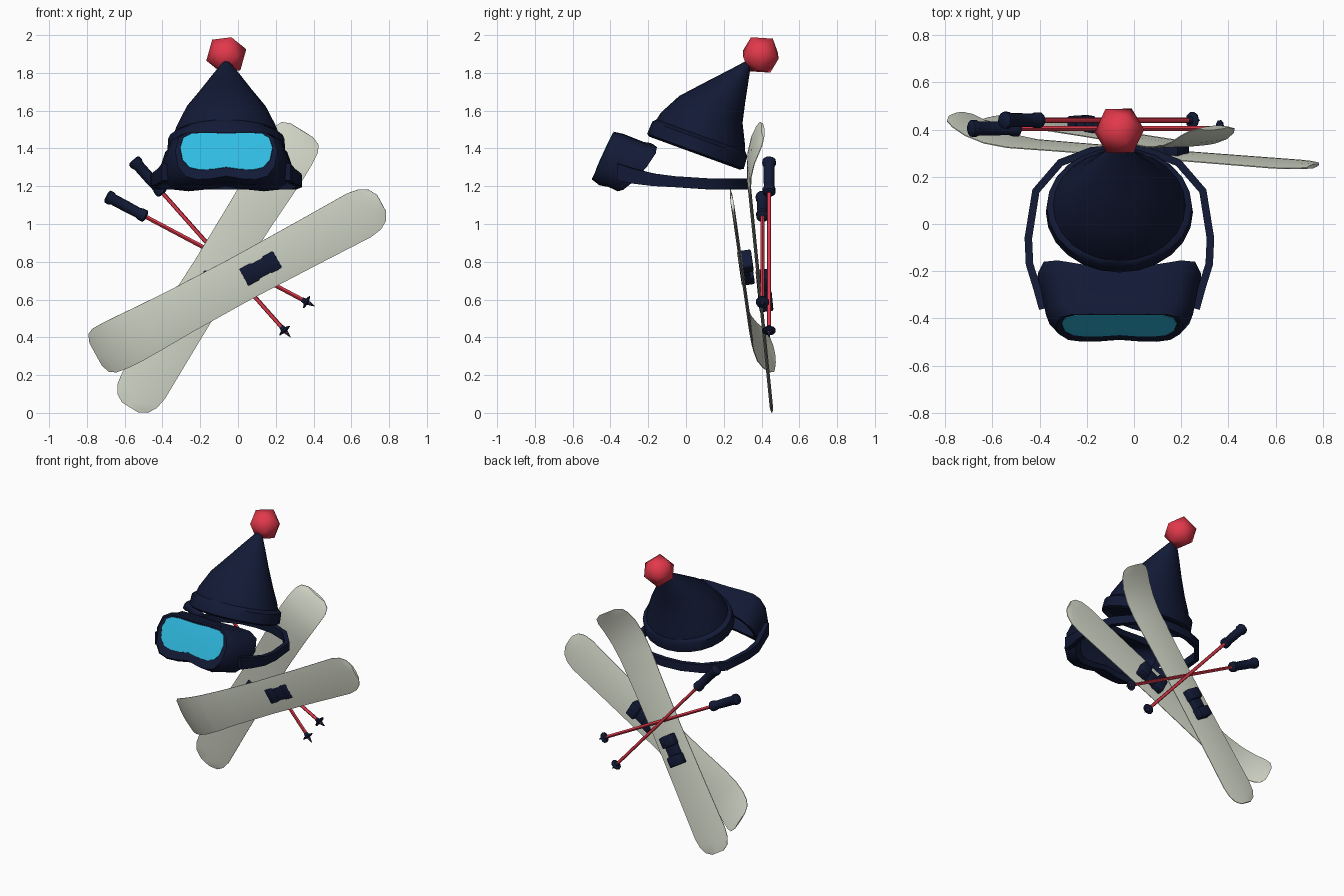
import bpy, bmesh, math
from mathutils import Vector, Matrix

if "Cube" in bpy.data.objects:
    bpy.data.objects.remove(bpy.data.objects["Cube"])

CX = -0.062  # shared centre line of hat and goggles


def material(name, rgb):
    m = bpy.data.materials.new(name)
    m.diffuse_color = (*rgb, 1)
    m.use_nodes = True
    m.node_tree.nodes["Principled BSDF"].inputs["Base Color"].default_value = m.diffuse_color
    return m


NAVY = material("navy", (0.006, 0.010, 0.036))
RED = material("red", (0.76, 0.04, 0.07))
CYAN = material("cyan", (0.03, 0.50, 0.76))
IVORY = material("ivory", (0.70, 0.73, 0.62))


def finish(name, bm, mat):
    bmesh.ops.recalc_face_normals(bm, faces=bm.faces)
    me = bpy.data.meshes.new(name)
    bm.to_mesh(me)
    bm.free()
    me.materials.append(mat)
    ob = bpy.data.objects.new(name, me)
    bpy.context.collection.objects.link(ob)
    return ob


def loft(name, rings, mat):
    """Skin a list of equally sized point rings and cap both ends."""
    bm = bmesh.new()
    rows = [[bm.verts.new(p) for p in r] for r in rings]
    n = len(rows[0])
    for a, b in zip(rows, rows[1:]):
        for i in range(n):
            j = (i + 1) % n
            bm.faces.new((a[i], a[j], b[j], b[i]))
    bm.faces.new(rows[0][::-1])
    bm.faces.new(rows[-1])
    return finish(name, bm, mat)


def revolve(name, start, end, profile, mat, n=10):
    """Turned part along a line; profile is (distance from start, radius)."""
    p, axis = Vector(start), (Vector(end) - Vector(start)).normalized()
    u = axis.orthogonal().normalized()
    v = axis.cross(u)
    ang = [2 * math.pi * i / n for i in range(n)]
    return loft(name, [[p + axis * d + (u * math.cos(t) + v * math.sin(t)) * r
                        for t in ang] for d, r in profile], mat)


# Hat: tilted rings of (y, z, half width, half depth, tilt)
def hat_ring(y, z, rx, ry, tilt, n=24):
    t = math.radians(tilt)
    ang = [2 * math.pi * i / n for i in range(n)]
    return [(CX + rx * math.cos(a), y + ry * math.sin(a) * math.cos(t),
             z - ry * math.sin(a) * math.sin(t)) for a in ang]


loft("hat_band", [hat_ring(*r) for r in (
    (0.06, 1.40, 0.27, 0.24, 20), (0.045, 1.375, 0.29, 0.255, 20),
    (0.05, 1.385, 0.312, 0.272, 20), (0.073, 1.45, 0.308, 0.268, 20),
    (0.08, 1.468, 0.28, 0.25, 20))], NAVY)
loft("hat_body", [hat_ring(*r) for r in (
    (0.07, 1.44, 0.29, 0.258, 20), (0.09, 1.505, 0.268, 0.238, 21),
    (0.132, 1.607, 0.215, 0.182, 23), (0.213, 1.70, 0.138, 0.115, 29),
    (0.28, 1.783, 0.075, 0.06, 34), (0.335, 1.86, 0.015, 0.012, 36))], NAVY)

# Bobble
bm = bmesh.new()
bmesh.ops.create_icosphere(bm, subdivisions=1, radius=0.11, matrix=Matrix.Translation(
    (-0.062, 0.395, 1.895)) @ Matrix.Rotation(0.5, 4, 'X') @ Matrix.Rotation(0.25, 4, 'Y')
    @ Matrix.Rotation(0.2, 4, 'Z'))
finish("hat_bobble", bm, RED)

# Goggles: one half outline with nose notch, mirrored, lofted in depth
half = [(0, .97), (.45, 1), (.76, .97), (.93, .75), (1, .2), (.95, -.45),
        (.8, -.87), (.58, -1), (.3, -.97), (0, -.86)]
outline = half + [(-u, v) for u, v in half[-2:0:-1]]


def goggle_ring(w, h, v0, d, slope=0.0, k=0.0):
    pts = []
    for u, v in outline:
        u, v = u * w, v * h + v0
        dd = d + slope * v + k * u * u
        pts.append((CX + u, -0.435 + 0.42 * v + 0.908 * dd,
                    1.375 + 0.908 * v - 0.42 * dd))
    return pts


loft("goggle_frame", [goggle_ring(*r) for r in (
    (.15, .06, .01, .008), (.243, .107, .01, .008), (.246, .108, .01, 0), (.27, .139, -.014, 0),
    (.312, .15, -.014, .05), (.335, .147, -.005, .12, .25, .4), (.347, .152, 0, .15, .25, .5),
    (.345, .152, 0, .17, .25, .5), (.30, .115, 0, .17, .25, .5),
    (.25, .10, 0, .05), (.12, .05, 0, .04))], NAVY)
loft("goggle_lens", [goggle_ring(*r) for r in (
    (.243, .106, .01, .012), (.244, .107, .01, -.002), (.12, .05, .01, -.004),
    (.04, .015, .01, -.004))], CYAN)

# Strap: flat band from one side of the goggles around the back
side = [(.325, -.36, 1.275), (.35, -.27, 1.252), (.381, -.17, 1.234), (.386, -.06, 1.224),
        (.354, .14, 1.211), (.250, .26, 1.211), (.12, .310, 1.211), (0, .320, 1.211)]
path = [Vector(p) for p in side + [(-x, y, z) for x, y, z in side[-2::-1]]]
rings = []
for i, p in enumerate(path):
    t = path[min(i + 1, len(path) - 1)] - path[max(i - 1, 0)]
    out = Vector((t.y, -t.x, 0)).normalized() * 0.016
    up = Vector((0, 0, 0.029 + 0.06 * max(0, -p.y - .1)))
    c = p + Vector((CX, 0, 0))
    rings.append([c + out - up, c + out + up, c - out + up, c - out - up])
loft("goggle_strap", rings, NAVY)

# Skis: (distance along, half width, lift of the curled tip)
SKI = [(-.855, .05, 0), (-.83, .095, 0), (-.785, .122, 0), (-.72, .133, 0), (-.4, .127, 0),
       (0, .122, 0), (.35, .127, 0), (.55, .134, 0), (.66, .138, .012), (.75, .138, .038),
       (.815, .133, .07), (.85, .115, .09), (.868, .07, .102)]
SECTION = [(1, -.002), (1, .002), (.7, .006), (0, .009), (-.7, .006), (-1, .002),
           (-1, -.002), (-.7, -.006), (0, -.009), (.7, -.006)]


def block(bm, x, sx, sy, z0, z1):
    """Chamfered block standing on the ski surface."""
    m = Matrix.Translation((x, 0, (z0 + z1) / 2)) @ Matrix.Diagonal((sx, sy, z1 - z0, 1))
    vs = bmesh.ops.create_cube(bm, size=1, matrix=m)["verts"]
    es = list({e for v in vs for e in v.link_edges})
    bmesh.ops.bevel(bm, geom=es, offset=0.009, segments=2, profile=0.5, affect='EDGES')


def ski(tag, cx, cz, dx, dz, y0, lean):
    nz = Vector((0, 1, lean)).normalized()
    ax = Vector((dx, -lean * dz, dz)).normalized()
    ay = nz.cross(ax)
    mat = Matrix((ax, ay, nz)).transposed().to_4x4()
    mat.translation = (cx, y0 - lean * cz, cz)
    body = loft("ski_" + tag,
                [[(s, a * w, b + lift) for a, b in SECTION] for s, w, lift in SKI], IVORY)
    body.data.transform(mat)
    # Binding: plate with raised toe and heel pieces
    bm = bmesh.new()
    block(bm, -.125, .18, .092, -.012, .04)
    block(bm, -.06, .075, .105, -.012, .058)
    block(bm, -.195, .07, .105, -.012, .062)
    finish("binding_" + tag, bm, NAVY).data.transform(mat)


ski("front", .009, .706, -.88, -.474, .405, .144)
ski("rear", -.120, .752, .53, .848, .455, .10)


# Poles: shaft, flared grip, basket and point
def pole(tag, a, b):
    L = (Vector(b) - Vector(a)).length
    revolve("pole_shaft_" + tag, a, b, [(.1, .011), (L - .03, .011)], RED, 8)
    revolve("pole_grip_" + tag, a, b, [
        (0, .024), (.008, .036), (.028, .037), (.042, .030), (.12, .030),
        (.19, .028), (.205, .034), (.232, .034), (.24, .02)], NAVY, 12)
    revolve("pole_basket_" + tag, a, b, [
        (L - .075, .012), (L - .058, .016), (L - .049, .036), (L - .044, .036),
        (L - .038, .012), (L, .002)], NAVY, 10)


pole("lower", (-.697, .405, 1.149), (.405, .405, .565))
pole("upper", (-.555, .44, 1.34), (.278, .44, .401))

# Smooth shading with crisp edges
for ob in bpy.context.scene.objects:
    ob.select_set(True)
    bpy.context.view_layer.objects.active = ob
bpy.ops.object.shade_smooth_by_angle(angle=math.radians(45))
